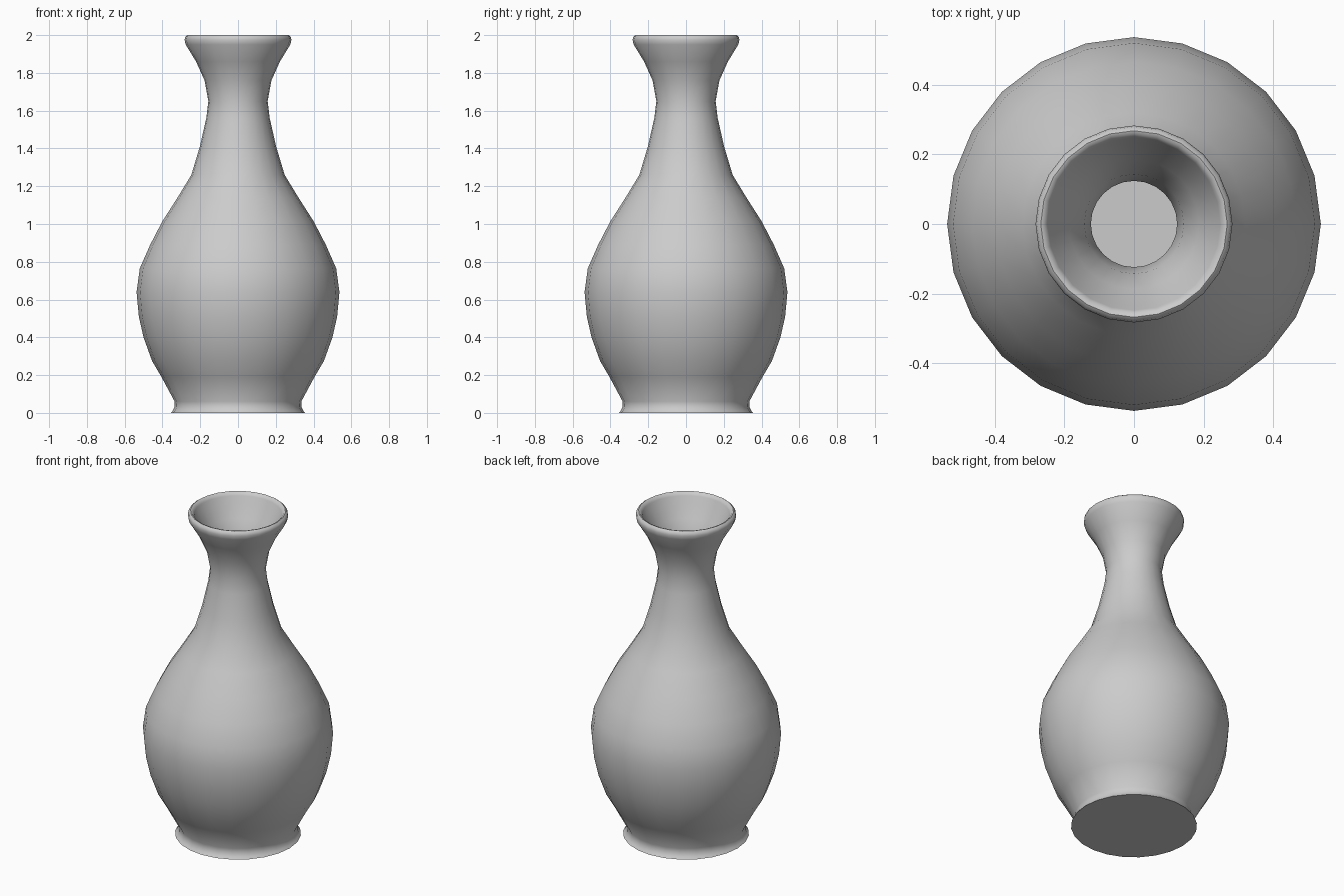
import bpy, bmesh, math

SIDES = 24

# Outer wall from foot to lip (radius, height)
outer = [(0.355, 0), (0.345, 0.012), (0.337, 0.03), (0.335, 0.06), (0.405, 0.19),
         (0.455, 0.275), (0.50, 0.40), (0.525, 0.51), (0.537, 0.64), (0.52, 0.765),
         (0.465, 0.89), (0.40, 1.015), (0.32, 1.14), (0.247, 1.26), (0.202, 1.41),
         (0.168, 1.56), (0.157, 1.65), (0.177, 1.76), (0.222, 1.86), (0.277, 1.95),
         (0.283, 1.975), (0.279, 1.992), (0.268, 2.0)]
# Inner wall from lip to the floor
inner = [(0.258, 1.997), (0.248, 1.98), (0.235, 1.945), (0.187, 1.865), (0.143, 1.765),
         (0.124, 1.65), (0.134, 1.56), (0.168, 1.405), (0.212, 1.25), (0.287, 1.12),
         (0.367, 0.995), (0.43, 0.875), (0.485, 0.755), (0.502, 0.64), (0.49, 0.515),
         (0.465, 0.41), (0.42, 0.29), (0.37, 0.20), (0.30, 0.07)]

# Vase body: lathe the profile into rings, cap the foot and the floor
bm = bmesh.new()
rings = []
for r, z in outer + inner:
    rings.append([bm.verts.new((r * math.cos(math.tau * i / SIDES),
                                r * math.sin(math.tau * i / SIDES), z))
                  for i in range(SIDES)])
for a, b in zip(rings, rings[1:]):
    for i in range(SIDES):
        j = (i + 1) % SIDES
        bm.faces.new((a[i], a[j], b[j], b[i]))
bm.faces.new(rings[0][::-1])
bm.faces.new(rings[-1])
bmesh.ops.recalc_face_normals(bm, faces=bm.faces)

mesh = bpy.data.meshes.new("vase")
bm.to_mesh(mesh)
bm.free()
vase = bpy.data.objects.new("vase", mesh)
bpy.context.collection.objects.link(vase)

# Smooth shading with a sharp foot edge
bpy.context.view_layer.objects.active = vase
vase.select_set(True)
bpy.ops.object.shade_smooth_by_angle(angle=math.radians(50))
